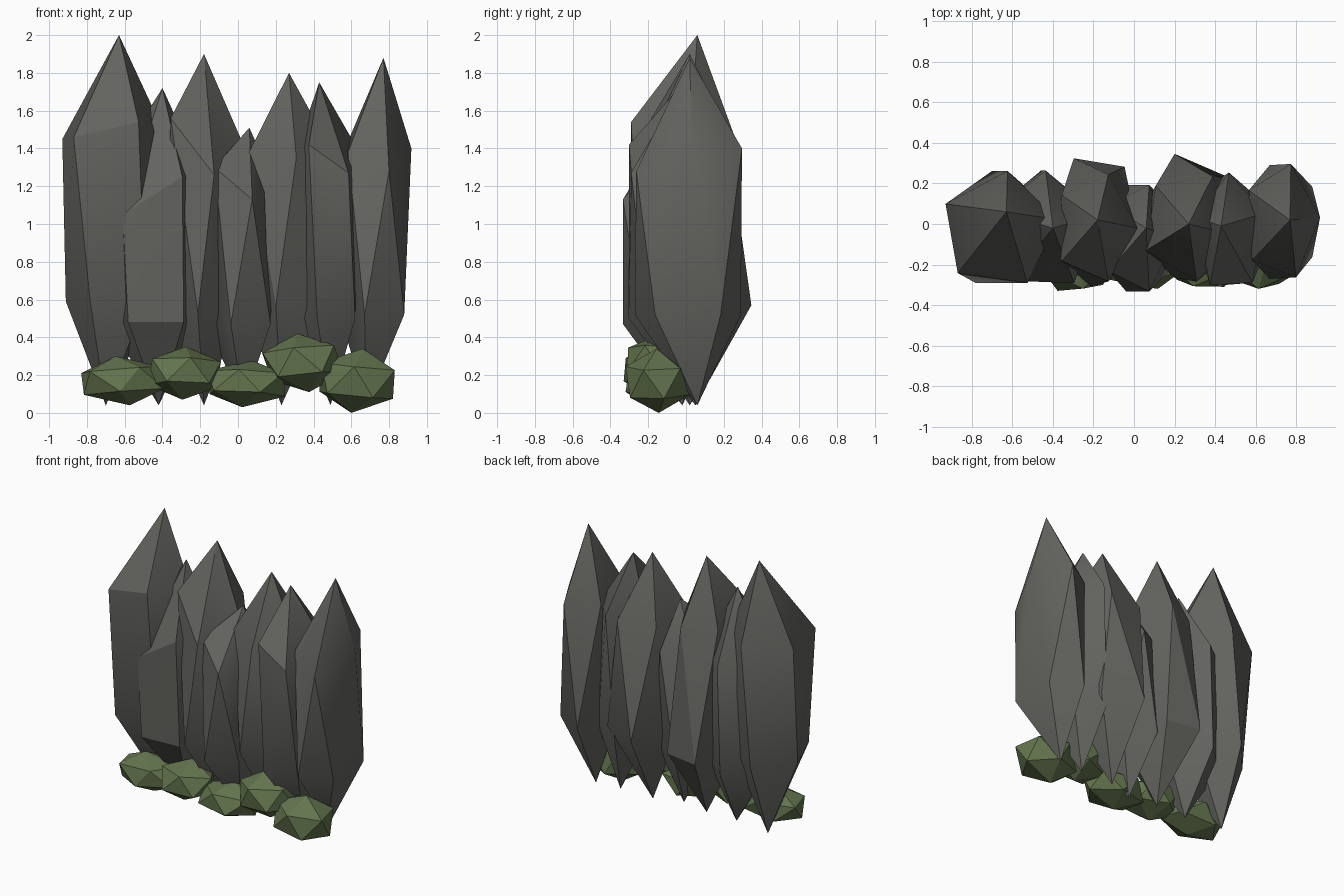
import bpy
import random
from math import radians, cos, sin
from mathutils import Euler

random.seed(7)
default = bpy.data.objects.get("Cube")
if default:
    bpy.data.objects.remove(default, do_unlink=True)


def make_material(name, colour):
    mat = bpy.data.materials.new(name)
    mat.use_nodes = True
    mat.diffuse_color = colour
    bsdf = mat.node_tree.nodes["Principled BSDF"]
    bsdf.inputs["Base Color"].default_value = colour
    bsdf.inputs["Roughness"].default_value = 0.9
    return mat


stone = make_material("dark grey stone", (0.125, 0.125, 0.115, 1))
leaf = make_material("moss green", (0.125, 0.175, 0.075, 1))


def ring(x, y, radius, start, heights):
    """Five corners, counter-clockwise from the start angle."""
    points = []
    for i, z in enumerate(heights):
        a = radians(start + 72 * i)
        points.append((x + 0.894 * radius[0] * cos(a),
                       y + 0.894 * radius[1] * sin(a), z))
    return points


def add_rock(name, tip, base, x, upper, lower):
    """Tall pointed stone: tip, twisted upper and lower rings, base point."""
    y, radius, turn, (side, left, front) = upper
    top_ring = ring(x, y, radius, turn, (side, side, side, left, front))
    y, radius, turn, height = lower
    low_ring = ring(x, y, radius, turn + 36, [height] * 5)
    points = [tip, (*base, 0.04)] + top_ring + low_ring
    faces = []
    for i in range(5):
        j = (i + 1) % 5
        faces += [(0, 2 + i, 2 + j), (2 + i, 7 + i, 2 + j),
                  (7 + i, 7 + j, 2 + j), (1, 7 + j, 7 + i)]
    mesh = bpy.data.meshes.new(name)
    mesh.from_pydata(points, [], faces)
    mesh.materials.append(stone)
    obj = bpy.data.objects.new(name, mesh)
    bpy.context.collection.objects.link(obj)
    bpy.ops.object.select_all(action="DESELECT")
    obj.select_set(True)
    bpy.context.view_layer.objects.active = obj
    bpy.ops.object.shade_smooth_by_angle(angle=radians(30))


def add_bush(name, low, high):
    """Squat faceted clump, slightly tilted and fitted to a box."""
    bpy.ops.mesh.primitive_ico_sphere_add(subdivisions=1, radius=1)
    obj = bpy.context.object
    obj.name = name
    obj.data.materials.append(leaf)
    turn = Euler([random.uniform(-t, t) for t in (0.2, 0.2, 0.6)])
    for v in obj.data.vertices:
        v.co.rotate(turn)
    for i in range(3):
        values = [v.co[i] for v in obj.data.vertices]
        a, b = min(values), max(values)
        for v in obj.data.vertices:
            v.co[i] = low[i] + (v.co[i] - a) / (b - a) * (high[i] - low[i])
    bpy.ops.object.shade_flat()


# Row of standing stones: tip, base point, ring x,
# upper ring (y, radius, turn, corner heights), lower ring (same, one height)
rocks = [
    ((-.63, .06, 2), (-.7, .06), -.665,
     (-.03, (.33, .33), 10, (1.45, 1.46, 1.54)), (-.03, (.28, .33), -10, .59)),
    ((-.4, -.02, 1.72), (-.42, .02), -.445,
     (-.04, (.3, .34), 16, (1.25, 1.05, 1.25)), (-.03, (.28, .33), -15, .48)),
    ((-.18, .02, 1.9), (-.18, .02), -.19,
     (-.02, (.23, .31), 0, (1.45, 1.56, 1.26)), (.03, (.24, .38), 12, .53)),
    ((.06, -.02, 1.51), (.03, -.02), .02,
     (-.07, (.2, .31), 0, (1.2, 1.3, 1.13)), (-.07, (.21, .31), 0, .47)),
    ((.27, 0, 1.8), (.23, .05), .275,
     (-.01, (.27, .31), -10, (1.36, 1.38, 1.35)), (.04, (.27, .36), 0, .57)),
    ((.43, -.01, 1.75), (.49, .05), .475,
     (-.05, (.2, .34), 20, (1.38, 1.42, 1.27)), (-.04, (.2, .31), 0, .5)),
    ((.77, .02, 1.88), (.68, .06), .728,
     (.01, (.213, .33), 4, (1.4, 1.38, 1.28)), (.01, (.21, .33), 0, .52)),
]
for number, rock in enumerate(rocks, 1):
    add_rock(f"standing_stone_{number}", *rock)

# Low bushes along the front foot
bushes = [
    ((-.83, -.29, .04), (-.39, .02, .3)),
    ((-.48, -.33, .07), (-.09, 0, .35)),
    ((-.16, -.32, .03), (.25, .01, .28)),
    ((.13, -.31, .11), (.56, .02, .42)),
    ((.43, -.32, 0), (.83, .02, .34)),
]
for number, box in enumerate(bushes, 1):
    add_bush(f"bush_{number}", *box)
